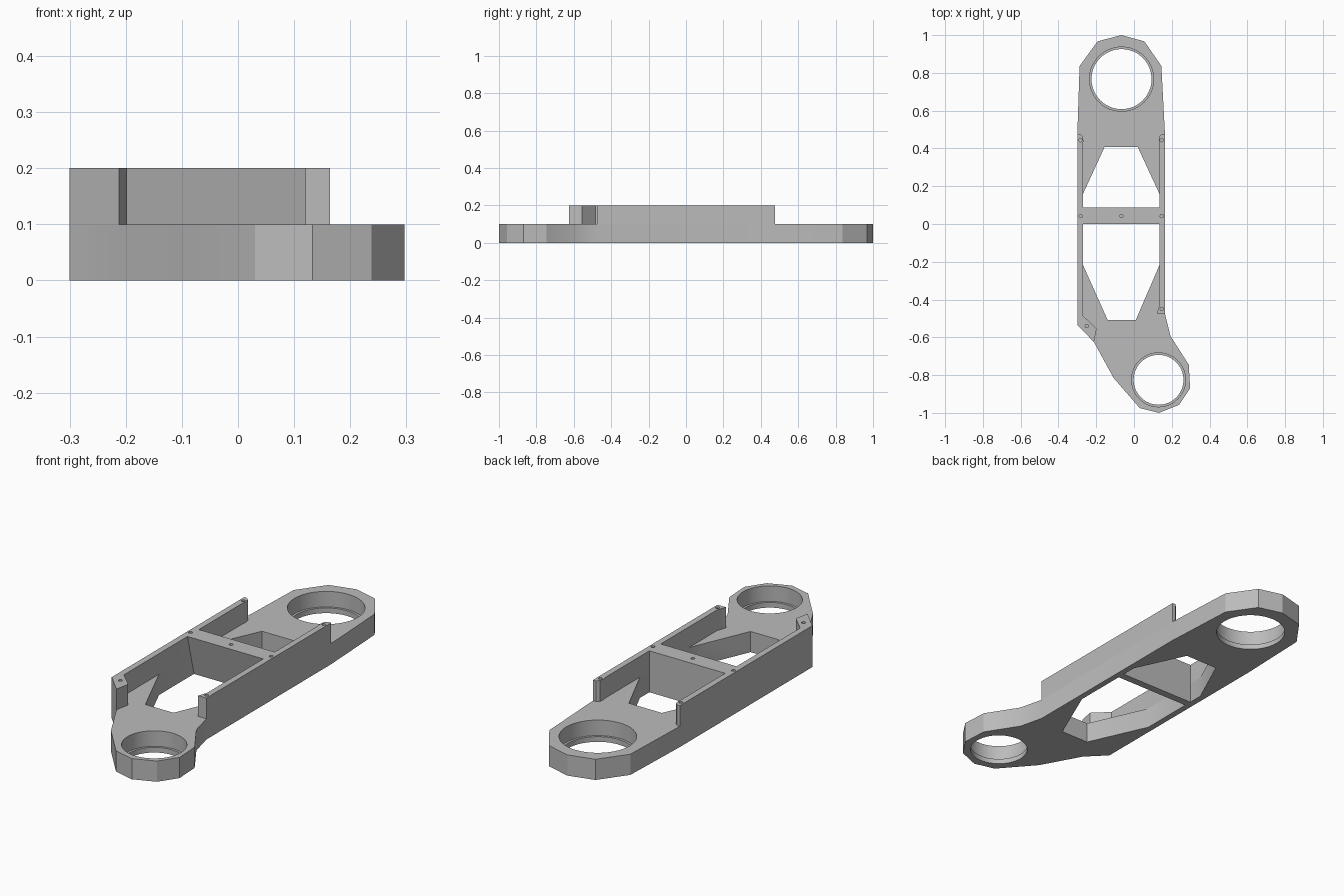
import bpy, bmesh, math

cube = bpy.data.objects.get("Cube")
if cube:
    bpy.data.objects.remove(cube, do_unlink=True)

grey = bpy.data.materials.new("plain_grey")
grey.use_nodes = True
colour = (0.5, 0.5, 0.5, 1)
grey.diffuse_color = colour
grey.node_tree.nodes["Principled BSDF"].inputs["Base Color"].default_value = colour

DECK, TOP = 0.1, 0.2
LEFT, RIGHT = -0.27, 0.135      # inner faces of the two rails


def prism(name, points, z0, z1):
    """Extrude an outline in the ground plane from z0 to z1."""
    bm = bmesh.new()
    face = bm.faces.new([bm.verts.new((x, y, z0)) for x, y in points])
    up = bmesh.ops.extrude_face_region(bm, geom=[face])["geom"]
    bmesh.ops.translate(bm, vec=(0, 0, z1 - z0),
                        verts=[v for v in up if isinstance(v, bmesh.types.BMVert)])
    bmesh.ops.recalc_face_normals(bm, faces=bm.faces)
    mesh = bpy.data.meshes.new(name)
    bm.to_mesh(mesh)
    bm.free()
    mesh.materials.append(grey)
    obj = bpy.data.objects.new(name, mesh)
    bpy.context.collection.objects.link(obj)
    return obj


def disc(name, x, y, r, z0, z1, sides=48):
    ring = [(x + r * math.cos(math.tau * i / sides),
             y + r * math.sin(math.tau * i / sides)) for i in range(sides)]
    return prism(name, ring, z0, z1)


def cut(obj, cutter):
    cutter.hide_render = True
    mod = obj.modifiers.new("cut", "BOOLEAN")
    mod.operation = "DIFFERENCE"
    mod.solver = "EXACT"
    mod.object = cutter
    bpy.context.view_layer.objects.active = obj
    bpy.ops.object.modifier_apply(modifier=mod.name)
    bpy.data.objects.remove(cutter, do_unlink=True)


# Base plate
base = prism("base_plate", [
    (-0.066, 1.0), (0.055, 0.967), (0.145, 0.836), (0.164, 0.476),
    (0.164, -0.475), (0.193, -0.593), (0.29, -0.745), (0.297, -0.87),
    (0.238, -0.958), (0.133, -1.0), (0.03, -0.974), (-0.108, -0.815),
    (-0.212, -0.625), (-0.3, -0.535), (-0.3, 0.476), (-0.288, 0.836),
    (-0.193, 0.967)], 0, DECK)

# Long opening, later divided by the cross bar
cut(base, prism("opening", [
    (-0.156, 0.407), (0.02, 0.407), (RIGHT, 0.159), (RIGHT, -0.217),
    (0.01, -0.507), (-0.14, -0.507), (LEFT, -0.217), (LEFT, 0.159)], -0.1, 0.3))

# Bearing holes with a narrow lip at the bottom
for x, y, r in ((-0.066, 0.767, 0.17), (0.13, -0.825, 0.143)):
    cut(base, disc("lip_hole", x, y, r - 0.011, -0.1, 0.3))
    cut(base, disc("bearing_seat", x, y, r, 0.025, 0.3))

# Side rails with feet at the ends
left_rail = prism("right_rail", [
    (-0.3, 0.476), (-0.285, 0.476), (-0.271, 0.463), (-0.268, 0.44), (LEFT, 0.42),
    (LEFT, -0.485), (-0.198, -0.555), (-0.212, -0.625), (-0.3, -0.535)], DECK, TOP)
right_rail = prism("left_rail", [
    (0.164, 0.476), (0.148, 0.476), (0.134, 0.463), (0.131, 0.44), (RIGHT, 0.42),
    (RIGHT, -0.43), (0.12, -0.475), (0.164, -0.475)], DECK, TOP)

# Cross bar, narrower at the bottom
bar = prism("cross_bar", [(LEFT, 0), (RIGHT, 0), (RIGHT, 0.087), (LEFT, 0.087)], 0, TOP)
for v in bar.data.vertices:
    if v.co.z < DECK and v.co.y < 0.04:
        v.co.y = 0.05

# Screw holes in the upper edges
for obj, spots in (
        (left_rail, [(-0.283, 0.444), (-0.283, 0.042), (-0.25, -0.54)]),
        (right_rail, [(0.147, 0.444), (0.147, 0.042), (0.147, -0.45)]),
        (bar, [(-0.066, 0.042)])):
    for x, y in spots:
        cut(obj, disc("screw_hole", x, y, 0.009, 0.15, 0.3, 16))

# Smooth the round walls, keep other edges sharp
bpy.ops.object.select_all(action="DESELECT")
for obj in (base, left_rail, right_rail, bar):
    obj.select_set(True)
bpy.context.view_layer.objects.active = base
bpy.ops.object.shade_smooth_by_angle(angle=math.radians(25))
